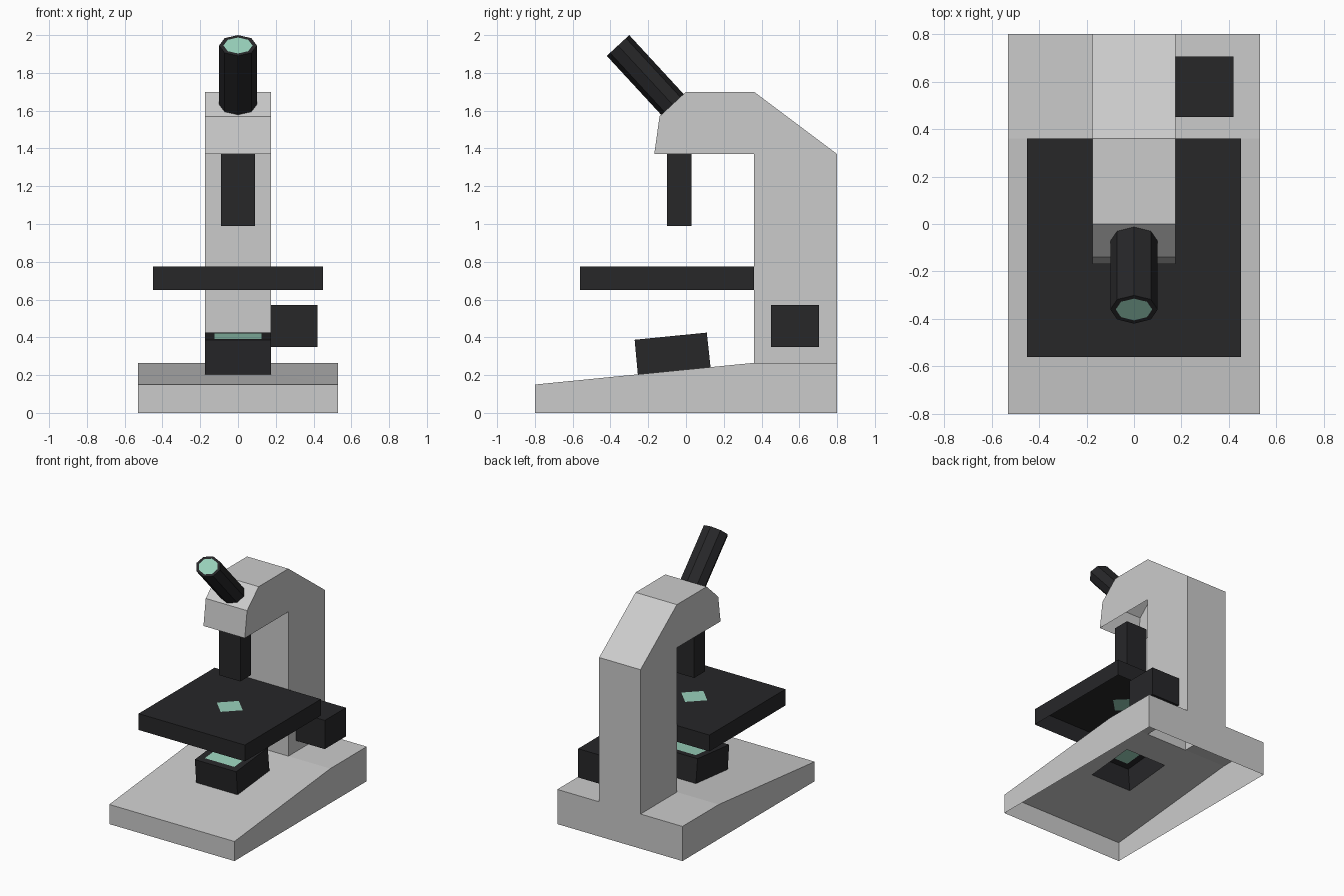
import bpy, bmesh
from math import sin, cos, pi
from mathutils import Vector

if "Cube" in bpy.data.objects:
    bpy.data.objects.remove(bpy.data.objects["Cube"])


def material(name, color):
    m = bpy.data.materials.new(name)
    m.diffuse_color = color
    m.use_nodes = True
    m.node_tree.nodes["Principled BSDF"].inputs["Base Color"].default_value = m.diffuse_color
    return m


DARK = material("dark_plastic", (0.02, 0.02, 0.022, 1))
GLASS = material("glass", (0.32, 0.64, 0.5, 1))


def face(bm, pts, mat=0):
    f = bm.faces.new([bm.verts.new(p) for p in pts])
    f.material_index = mat


def ring(bm, a, b):
    """Band of quads between two loops of equal length."""
    n = len(a)
    for i in range(n):
        j = (i + 1) % n
        face(bm, (a[i], a[j], b[j], b[i]))


def prism(bm, profile, x0, x1, skip=()):
    """Extrude a (y, z) profile along x; edges listed in skip stay open."""
    n = len(profile)
    for x in (x0, x1):
        face(bm, [(x, y, z) for y, z in profile])
    for i in range(n):
        if i not in skip:
            (ya, za), (yb, zb) = profile[i], profile[(i + 1) % n]
            face(bm, [(x0, ya, za), (x1, ya, za), (x1, yb, zb), (x0, yb, zb)])


def finish(bm, name, *mats):
    bmesh.ops.remove_doubles(bm, verts=bm.verts, dist=0.0005)
    bmesh.ops.recalc_face_normals(bm, faces=bm.faces)
    mesh = bpy.data.meshes.new(name)
    bm.to_mesh(mesh)
    bm.free()
    for m in mats:
        mesh.materials.append(m)
    bpy.context.collection.objects.link(bpy.data.objects.new(name, mesh))


def rect(hx, a, b):
    """Loop of a rectangle spanning x = -hx..hx between two (y, z) points."""
    return [Vector(p) for p in ((-hx, *a), (hx, *a), (hx, *b), (-hx, *b))]


W, AW = 0.53, 0.175            # half widths of base and arm
LAMP = [(-0.255, 0.204), (0.13, 0.242), (0.11, 0.425), (-0.272, 0.387)]

# Frame: hollow base with openings under the arm and the lamp
bm = bmesh.new()
prism(bm, [(-0.8, 0), (0.8, 0), (0.8, 0.265), (0.36, 0.265), (-0.8, 0.15)],
      -W, W, skip=(0, 2, 3))
ring(bm, rect(W, (-0.8, 0.15), (0.36, 0.265)), rect(AW, LAMP[0], LAMP[1]))
for s in (-1, 1):
    face(bm, [(s * x, y, 0.265) for x, y in
              ((AW, 0.36), (W, 0.36), (W, 0.8), (AW, 0.8))])
# Arm and head, open underneath
prism(bm, [(0.8, 0.265), (0.8, 1.37), (0.36, 1.7), (0, 1.7), (-0.14, 1.57),
           (-0.168, 1.37), (0.36, 1.37), (0.36, 0.265)], -AW, AW, skip=(5, 7))
finish(bm, "frame")

# Lamp housing with an inset glass window
bm = bmesh.new()
prism(bm, LAMP, -AW, AW, skip=(0, 2))
front, back = Vector(LAMP[3]), Vector(LAMP[2])
window = rect(0.125, front.lerp(back, 0.13), front.lerp(back, 0.87))
ring(bm, rect(AW, front, back), window)
face(bm, window, 1)
finish(bm, "lamp", DARK, GLASS)

# Stage, open underneath, with a diamond-shaped specimen window
bm = bmesh.new()
prism(bm, [(-0.56, 0.65), (0.36, 0.65), (0.36, 0.775), (-0.56, 0.775)],
      -0.45, 0.45, skip=(0, 2))
diamond = [(0.11 * x, -0.1 + 0.11 * y, 0.775)
           for x, y in ((0, -1), (1, 0), (0, 1), (-1, 0))]
ring(bm, rect(0.45, (-0.56, 0.775), (0.36, 0.775)), diamond)
face(bm, diamond, 1)
finish(bm, "stage", DARK, GLASS)

# Objective and focus block
for name, x0, x1, y0, y1, z0, z1 in (
        ("objective", -0.09, 0.09, -0.1, 0.03, 0.99, 1.37),
        ("focus_block", AW, 0.42, 0.45, 0.705, 0.35, 0.57)):
    bm = bmesh.new()
    prism(bm, [(y0, z0), (y1, z0), (y1, z1), (y0, z1)], x0, x1)
    finish(bm, name, DARK)

# Eyepiece: eight-sided tube standing on the sloped head, glass in the end
bottom, top = Vector((0, -0.072, 1.633)), Vector((0, -0.36, 1.945))
across = (top - bottom).cross(Vector((1, 0, 0))).normalized()


def octagon(centre, scale=1):
    return [centre + scale * (Vector((0.1 * cos(i * pi / 4), 0, 0))
            + across * 0.081 * sin(i * pi / 4)) for i in range(8)]


bm = bmesh.new()
ring(bm, octagon(bottom), octagon(top))
ring(bm, octagon(top), octagon(top, 0.77))
face(bm, octagon(top, 0.77), 1)
finish(bm, "eyepiece", DARK, GLASS)
